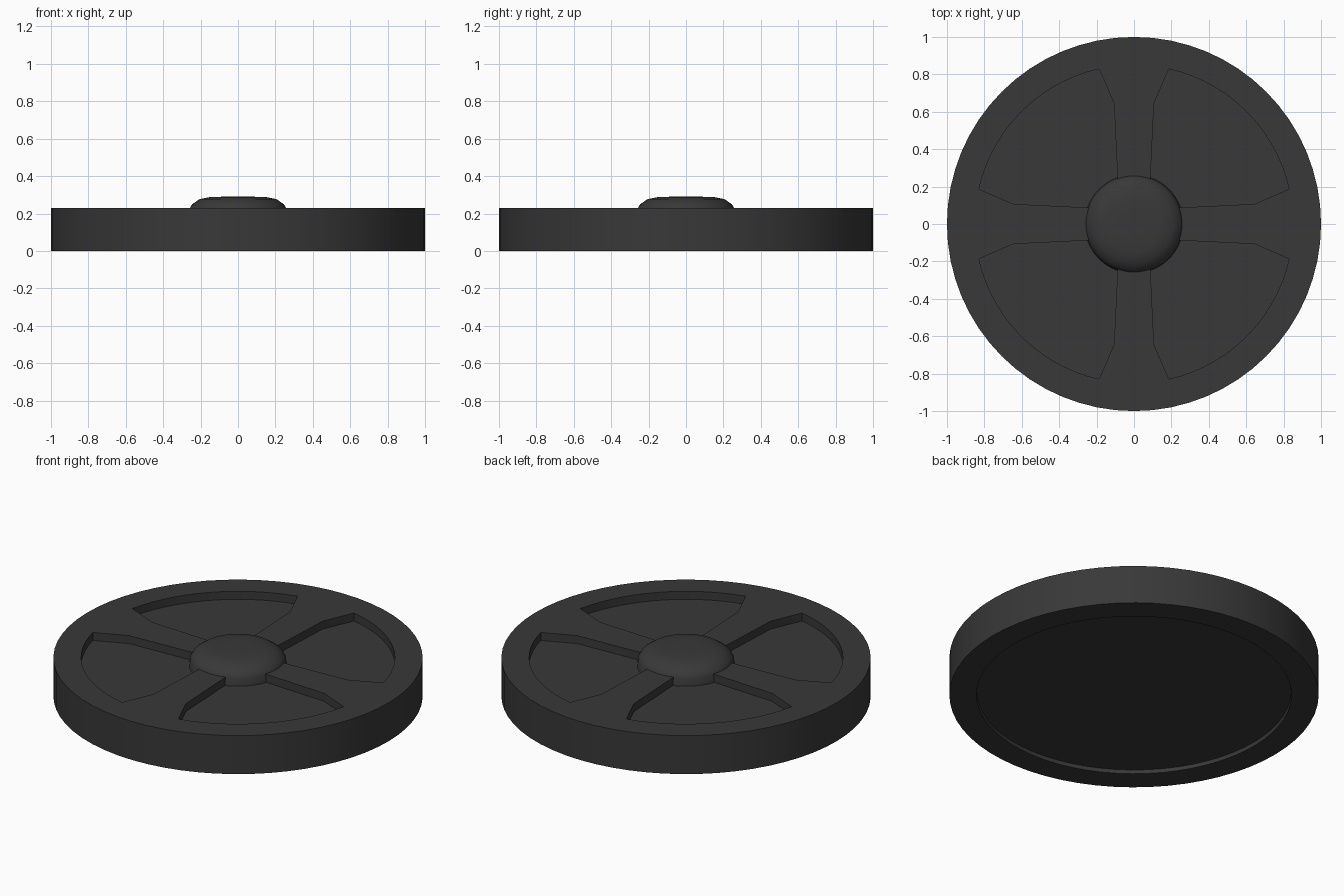
import bpy, bmesh, math
from math import cos, sin, pi, atan2

if "Cube" in bpy.data.objects:
    bpy.data.objects.remove(bpy.data.objects["Cube"])

SEGMENTS = 64

dark = bpy.data.materials.new("dark_rubber")
dark.diffuse_color = (0.04, 0.04, 0.04, 1)
dark.use_nodes = True
dark.node_tree.nodes["Principled BSDF"].inputs["Base Color"].default_value = dark.diffuse_color


def add_object(name, bm):
    bmesh.ops.recalc_face_normals(bm, faces=bm.faces[:])
    mesh = bpy.data.meshes.new(name)
    bm.to_mesh(mesh)
    bm.free()
    obj = bpy.data.objects.new(name, mesh)
    bpy.context.collection.objects.link(obj)
    return obj


def lathe(name, profile):
    """Spin an (r, z) profile that starts and ends on the axis."""
    bm = bmesh.new()
    verts = [bm.verts.new((r, 0, z)) for r, z in profile]
    edges = [bm.edges.new(pair) for pair in zip(verts, verts[1:])]
    bmesh.ops.spin(bm, geom=verts + edges, cent=(0, 0, 0), axis=(0, 0, 1),
                   angle=2 * pi, steps=SEGMENTS)
    bmesh.ops.remove_doubles(bm, verts=bm.verts[:], dist=1e-4)
    return add_object(name, bm)


def finish(obj):
    obj.data.materials.clear()
    obj.data.materials.append(dark)
    bpy.ops.object.select_all(action='DESELECT')
    obj.select_set(True)
    bpy.context.view_layer.objects.active = obj
    bpy.ops.object.shade_smooth_by_angle(angle=math.radians(35))


def arc(radius, start, end, steps):
    return [(radius * cos(start + (end - start) * i / steps),
             radius * sin(start + (end - start) * i / steps))
            for i in range(steps + 1)]


# Wheel disc with a shallow recess underneath
disc = lathe("wheel_disc", [(0, 0.022), (0.85, 0.022), (0.853, 0), (1, 0),
                            (1, 0.23), (0, 0.23)])

# Four pockets between the flared spokes
outer = atan2(0.187, 0.83)
inner = atan2(0.095, 0.245)
pocket = (arc(0.85, outer, pi / 2 - outer, 14) + [(0.107, 0.645)]
          + arc(0.24, pi / 2 - inner, inner, 6) + [(0.645, 0.107)])
bm = bmesh.new()
for k in range(4):
    c, s = cos(k * pi / 2), sin(k * pi / 2)
    face = bm.faces.new([bm.verts.new((x * c - y * s, x * s + y * c, 0.182))
                         for x, y in pocket])
    top = bmesh.ops.extrude_face_region(bm, geom=[face])["geom"]
    bmesh.ops.translate(bm, vec=(0, 0, 0.2),
                        verts=[v for v in top if isinstance(v, bmesh.types.BMVert)])
cutter = add_object("pocket_cutter", bm)
cutter.hide_render = True

cut = disc.modifiers.new("pockets", 'BOOLEAN')
cut.operation = 'DIFFERENCE'
cut.solver = 'EXACT'
cut.object = cutter
bpy.context.view_layer.objects.active = disc
bpy.ops.object.modifier_apply(modifier=cut.name)
bpy.data.objects.remove(cutter)
finish(disc)

# Domed hub cap, reaching down to the pocket floors
hub = lathe("hub_cap", [(0, 0.17), (0.265, 0.17), (0.26, 0.225), (0.245, 0.25),
                        (0.205, 0.277), (0.15, 0.288), (0.08, 0.29), (0, 0.291)])
finish(hub)
